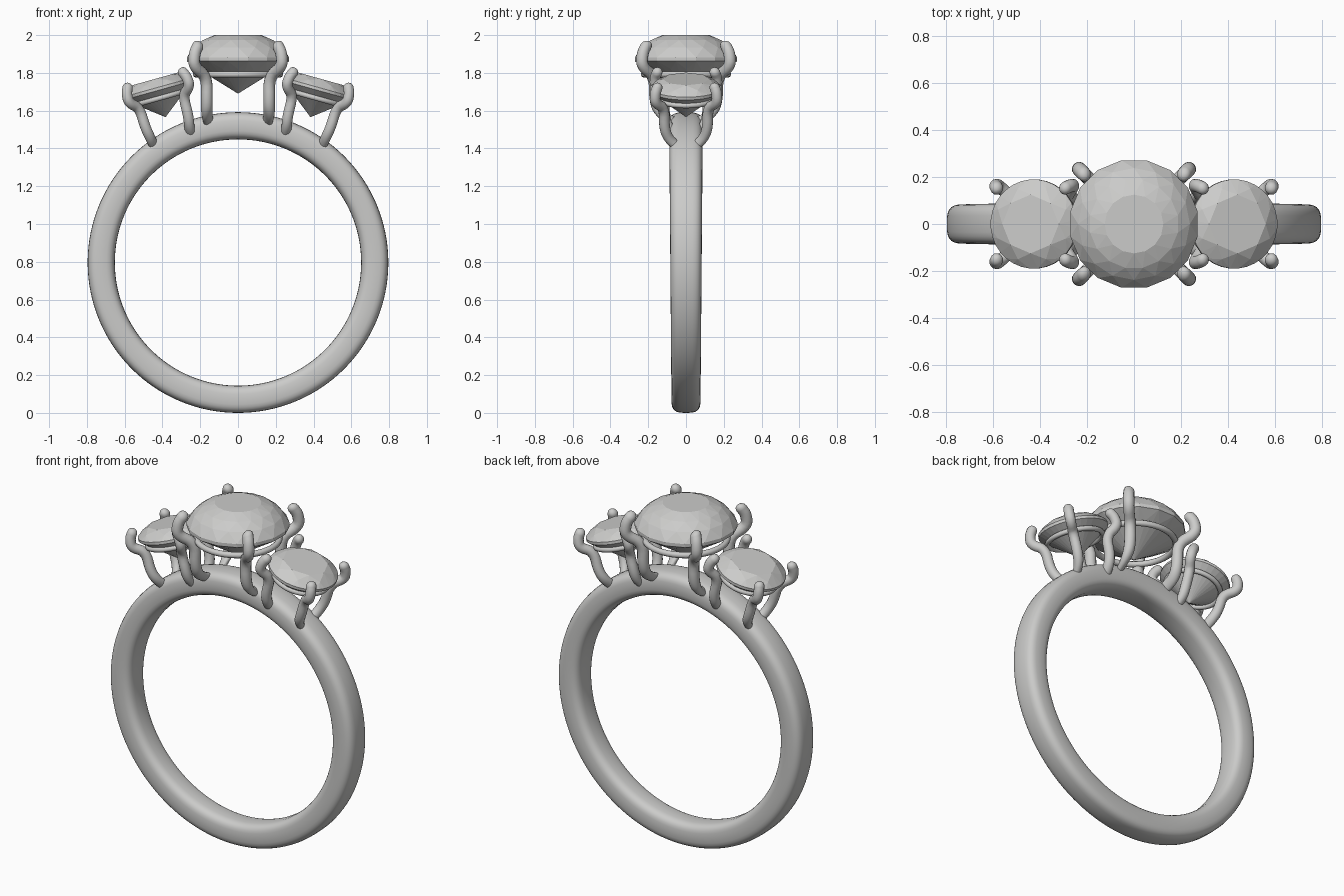
import bpy, bmesh
from math import sin, cos, pi, tau, copysign
from mathutils import Matrix, Vector

if "Cube" in bpy.data.objects:
    bpy.data.objects.remove(bpy.data.objects["Cube"])

GREY = (0.6, 0.6, 0.59, 1)
mat = bpy.data.materials.new("soft grey")
mat.use_nodes = True
mat.diffuse_color = GREY
mat.node_tree.nodes["Principled BSDF"].inputs["Base Color"].default_value = GREY


def add_object(name, bm, matrix=Matrix(), smooth=False):
    bmesh.ops.recalc_face_normals(bm, faces=bm.faces)
    mesh = bpy.data.meshes.new(name)
    bm.to_mesh(mesh)
    bm.free()
    mesh.materials.append(mat)
    for face in mesh.polygons:
        face.use_smooth = smooth
    obj = bpy.data.objects.new(name, mesh)
    obj.matrix_world = matrix
    bpy.context.collection.objects.link(obj)
    return obj


def loft(bm, rows, closed=False):
    """Bridge equal loops of points, closing the ends or the whole sweep."""
    loops = [[bm.verts.new(p) for p in row] for row in rows]
    pairs = list(zip(loops, loops[1:]))
    if closed:
        pairs.append((loops[-1], loops[0]))
    else:
        bm.faces.new(loops[0])
        bm.faces.new(loops[-1])
    for a, b in pairs:
        for i in range(len(a)):
            j = (i + 1) % len(a)
            bm.faces.new((a[i], a[j], b[j], b[i]))


def power(v, e):
    return copysign(abs(v) ** e, v)


def make_band(radius=0.724, segments=128, sides=28):
    """Rounded-rectangle section swept round, slightly wider at the top."""
    bm = bmesh.new()
    rows = []
    for i in range(segments):
        a = tau * i / segments
        width = 0.083 + 0.006 * cos(a)
        row = []
        for k in range(sides):
            t = tau * k / sides
            r = radius + 0.072 * power(sin(t), 0.65)
            row.append((r * sin(a), width * power(cos(t), 0.6), 0.796 + r * cos(a)))
        rows.append(row)
    loft(bm, rows, closed=True)
    add_object("band", bm, smooth=True)


def make_gem(name, matrix, rings, culet):
    """Faceted stone: convex hull of staggered rings (radius, z, sides, shift)."""
    bm = bmesh.new()
    for r, z, n, shift in rings:
        for i in range(n):
            a = tau * (i + shift) / n
            bm.verts.new((r * cos(a), r * sin(a), z))
    bm.verts.new((0, 0, culet))
    bmesh.ops.convex_hull(bm, input=bm.verts)
    add_object(name, bm, matrix)


def make_gallery(name, matrix, radius, z, thick):
    """Thin round wire under the stone."""
    bm = bmesh.new()
    rows = []
    for i in range(64):
        a = tau * i / 64
        rows.append([((radius + thick * cos(t)) * cos(a), (radius + thick * cos(t)) * sin(a),
                      z + thick * sin(t)) for t in (tau * k / 10 for k in range(10))])
    loft(bm, rows, closed=True)
    add_object(name, bm, matrix, smooth=True)


def smooth_path(points, rounds=2):
    """Corner cutting that keeps the end points."""
    pts = [Vector(p) for p in points]
    for _ in range(rounds):
        new = [pts[0]]
        for a, b in zip(pts, pts[1:]):
            new += [a.lerp(b, 0.25), a.lerp(b, 0.75)]
        pts = new + [pts[-1]]
    return pts


def make_prong(name, matrix, points, radius):
    """Bent round wire with domed ends."""
    path = smooth_path(points)
    start, end = (path[1] - path[0]).normalized(), (path[-1] - path[-2]).normalized()
    stations = [(p, radius) for p in path]
    caps = [pi / 2 * k / 5 for k in range(1, 5)] + [pi / 2 * 0.97]
    for t in caps:
        stations.insert(0, (path[0] - start * radius * sin(t), radius * cos(t)))
        stations.append((path[-1] + end * radius * sin(t), radius * cos(t)))
    side = Vector((-points[0][1], points[0][0], 0)).normalized()
    rows = []
    for i, (p, r) in enumerate(stations):
        along = stations[min(i + 1, len(stations) - 1)][0] - stations[max(i - 1, 0)][0]
        across = side.cross(along).normalized()
        rows.append([p + r * (side * cos(tau * k / 14) + across * sin(tau * k / 14))
                     for k in range(14)])
    bm = bmesh.new()
    loft(bm, rows)
    add_object(name, bm, matrix, smooth=True)


def make_prongs(name, matrix, profile, radius):
    """Four prongs; the profile lists (x, y, z) for one corner."""
    for sx, x_name in ((1, "left"), (-1, "right")):
        for sy, y_name in ((-1, "front"), (1, "back")):
            pts = [(sx * x, sy * y, z) for x, y, z in profile]
            make_prong(f"{name}_prong_{y_name}_{x_name}", matrix, pts, radius)


make_band()

# Centre setting, measured from the girdle
centre = Matrix.Translation((0, 0, 1.87))
make_gem("centre_gem", centre, [
    (0.125, 0.13, 16, 0), (0.19, 0.103, 16, 0.5), (0.238, 0.065, 16, 0),
    (0.276, 0.012, 16, 0.5), (0.276, -0.008, 16, 0.5), (0.21, -0.05, 16, 0)], -0.18)
make_gallery("centre_gallery", centre, 0.222, -0.078, 0.017)
make_prongs("centre", centre, [
    (0.155, 0.06, -0.33), (0.165, 0.135, -0.29), (0.165, 0.165, -0.22), (0.165, 0.165, -0.09),
    (0.235, 0.235, -0.035), (0.23, 0.23, 0.035), (0.213, 0.213, 0.07)], 0.031)

# Side settings, leaning outward
for sign, label in ((1, "left"), (-1, "right")):
    place = Matrix.Translation((sign * 0.425, 0, 1.715)) @ Matrix.Rotation(sign * 0.272, 4, 'Y')
    make_gem(label + "_gem", place, [
        (0.125, 0.055, 8, 0), (0.162, 0.034, 8, 0.5), (0.19, 0.008, 32, 0.5),
        (0.19, -0.008, 32, 0.5), (0.06, -0.105, 8, 0.5)], -0.155)
    make_gallery(label + "_gallery", place, 0.15, -0.05, 0.014)
    make_prongs(label, place, [
        (0.1, 0.05, -0.285), (0.107, 0.095, -0.24), (0.118, 0.115, -0.18), (0.12, 0.115, -0.07),
        (0.168, 0.165, -0.03), (0.165, 0.163, 0.02), (0.152, 0.153, 0.048)], 0.028)
